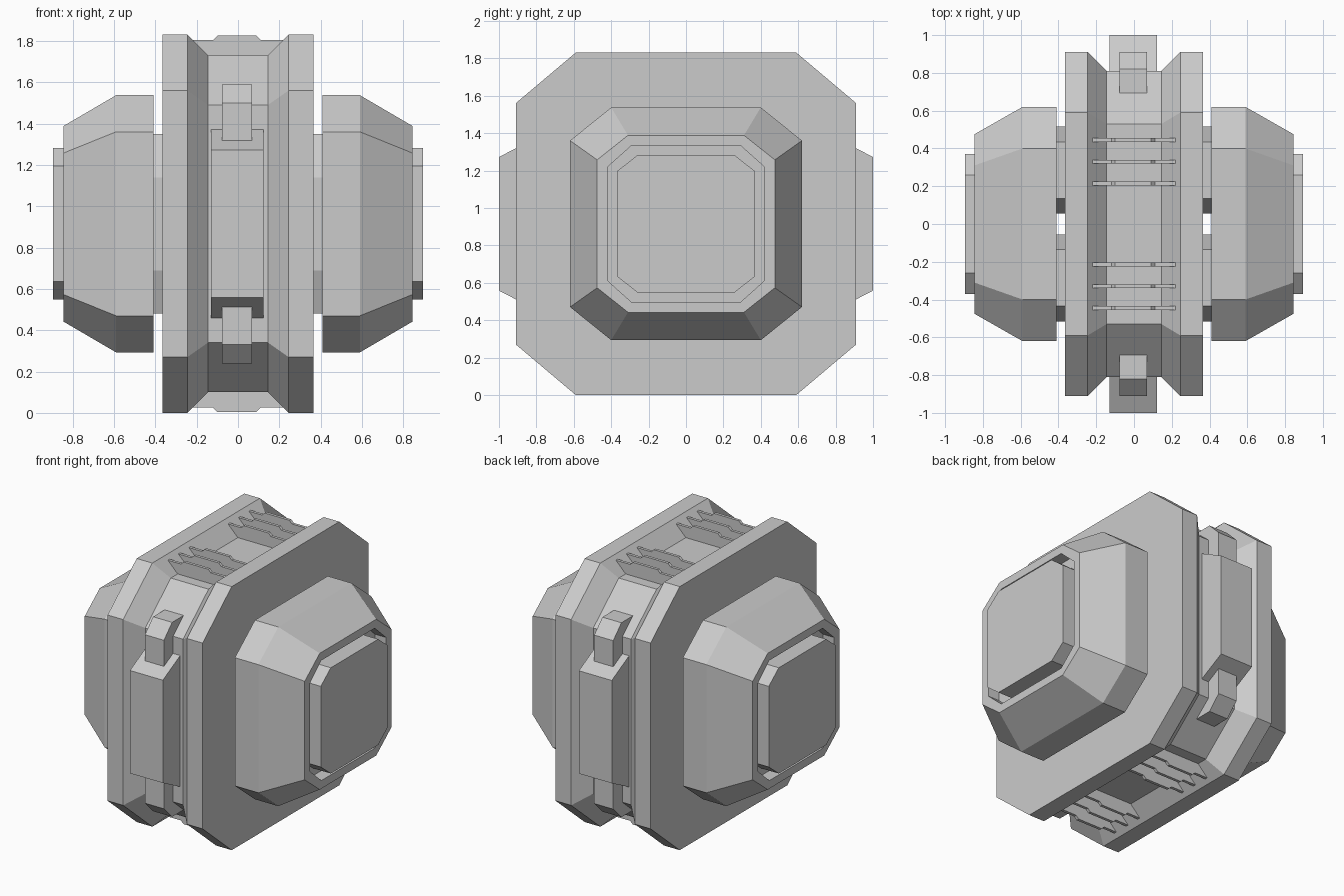
import bpy, bmesh

if "Cube" in bpy.data.objects:
    bpy.data.objects.remove(bpy.data.objects["Cube"])

CZ = 0.915  # height of the model's centre


def octagon(hy, fy, hz, fz, cy=0.0):
    """Chamfered rectangle in YZ: half sizes hy, hz and flat half lengths fy, fz."""
    pts = [(hy, -fz), (hy, fz), (fy, hz), (-fy, hz),
           (-hy, fz), (-hy, -fz), (-fy, -hz), (fy, -hz)]
    return [(cy + y, CZ + z) for y, z in pts]


def loft(name, sections):
    """Skin matching YZ outlines placed along x, capped at both ends."""
    bm = bmesh.new()
    rings = [[bm.verts.new((x, y, z)) for y, z in pts] for x, pts in sections]
    n = len(rings[0])
    for a, b in zip(rings, rings[1:]):
        for i in range(n):
            j = (i + 1) % n
            bm.faces.new((a[i], a[j], b[j], b[i]))
    bm.faces.new(rings[0])
    bm.faces.new(rings[-1])
    bmesh.ops.recalc_face_normals(bm, faces=bm.faces)
    me = bpy.data.meshes.new(name)
    bm.to_mesh(me)
    bm.free()
    ob = bpy.data.objects.new(name, me)
    bpy.context.collection.objects.link(ob)
    return ob


centre = bpy.data.objects.new("mirror_centre", None)
centre.location = (0, 0, CZ)
centre.hide_render = True
bpy.context.collection.objects.link(centre)


def mirror(ob, x=False, y=False, z=False):
    m = ob.modifiers.new("Mirror", 'MIRROR')
    m.use_axis = (x, y, z)
    m.mirror_object = centre
    m.use_mirror_merge = False


# Main body: two outer flanges with a sloped channel between them
outer = octagon(0.91, 0.59, 0.915, 0.645)
inner = octagon(0.81, 0.53, 0.815, 0.575)
loft("body", [(-0.365, outer), (-0.245, outer), (-0.145, inner),
              (0.145, inner), (0.245, outer), (0.365, outer)])

# Side pods with a recessed end
wide = octagon(0.62, 0.40, 0.622, 0.445)
rim = octagon(0.475, 0.31, 0.473, 0.342)
lip = octagon(0.418, 0.293, 0.417, 0.305)
mirror(loft("side_pod", [(0.41, wide), (0.59, wide), (0.845, rim),
                         (0.845, lip), (0.76, lip)]), x=True)

# End panels standing proud of the recess
panel = octagon(0.37, 0.26, 0.367, 0.28)
mirror(loft("end_panel", [(0.74, panel), (0.895, panel)]), x=True)

# Paired necks between body and pods
neck = octagon(0.23, 0.15, 0.435, 0.225, cy=0.285)
mirror(loft("neck", [(0.35, neck), (0.43, neck)]), x=True, y=True)

# Front and back blocks in the channel
block = [(0.75, CZ - 0.487), (1.0, CZ - 0.357), (1.0, CZ + 0.357), (0.75, CZ + 0.487)]
mirror(loft("end_block", [(-0.13, block), (0.123, block)]), y=True)

# Bent clips above and below each block
clip = [(0.91, 1.27), (0.91, 1.50), (0.82, 1.59), (0.68, 1.59), (0.78, 1.48), (0.78, 1.27)]
mirror(loft("clip", [(-0.078, clip), (0.068, clip)]), y=True, z=True)

# Thin stepped ribs across the top and bottom of the channel
for k, y in enumerate((0.215, 0.33, 0.445)):
    bm = bmesh.new()
    outline = [(-0.225, 1.805), (-0.12, 1.805), (-0.10, 1.825), (0.09, 1.825),
               (0.11, 1.805), (0.22, 1.805), (0.145, 1.72), (-0.145, 1.72)]
    face = bm.faces.new([bm.verts.new((x, y - 0.01, z)) for x, z in outline])
    ext = bmesh.ops.extrude_face_region(bm, geom=[face], use_keep_orig=True)
    moved = [v for v in ext["geom"] if isinstance(v, bmesh.types.BMVert)]
    bmesh.ops.translate(bm, verts=moved, vec=(0, 0.02, 0))
    bmesh.ops.recalc_face_normals(bm, faces=bm.faces)
    me = bpy.data.meshes.new(f"rib_{k + 1}")
    bm.to_mesh(me)
    bm.free()
    rib = bpy.data.objects.new(f"rib_{k + 1}", me)
    bpy.context.collection.objects.link(rib)
    mirror(rib, y=True, z=True)
